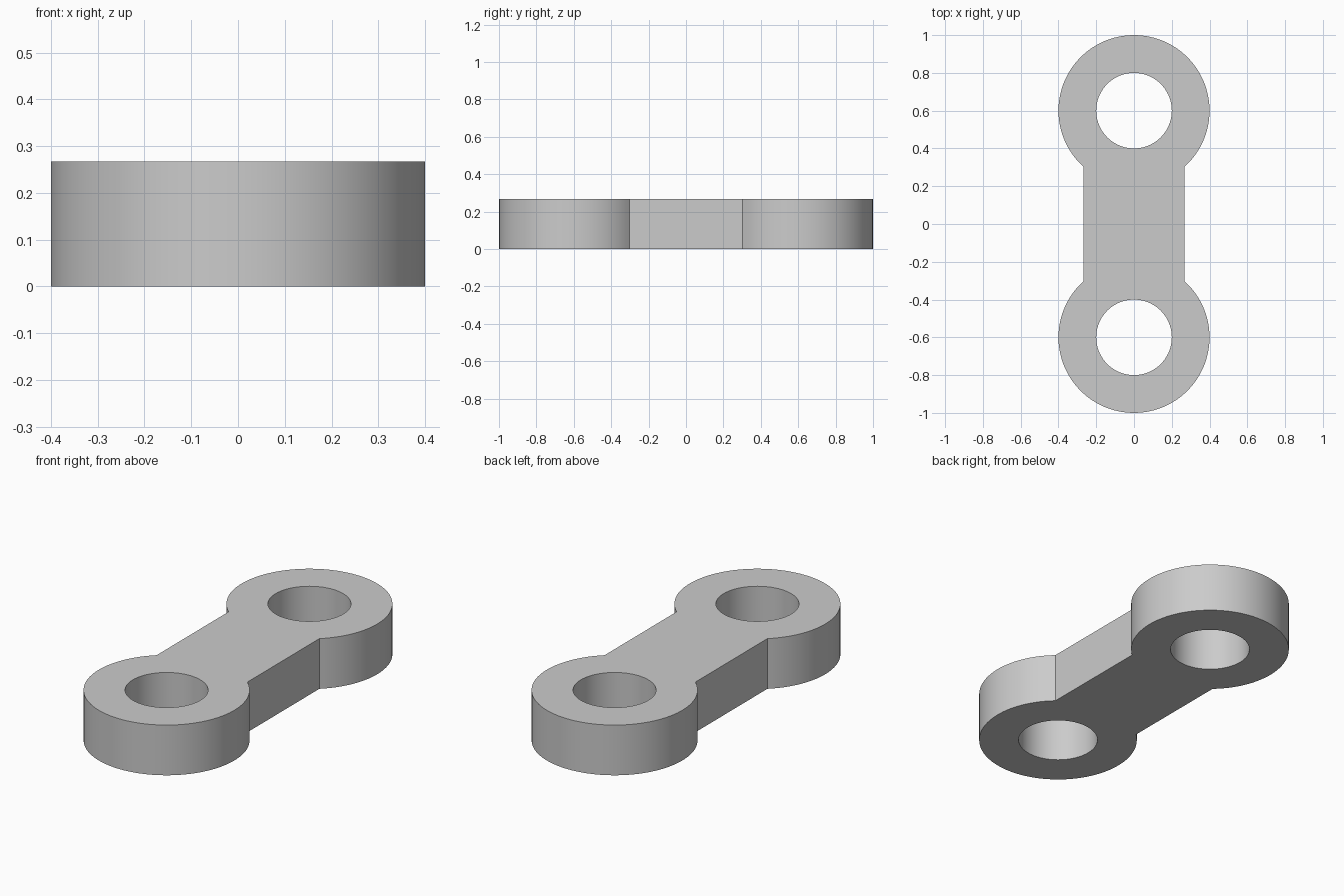
import bpy
import bmesh
from math import asin, cos, pi, sin, sqrt

HEIGHT = 0.267
BAR_HALF = 0.267      # half width of the connecting bar
EYE_Y = 0.6           # distance of each eye from the centre
EYE_R, HOLE_R = 0.4, 0.2
STEPS = 72

if "Cube" in bpy.data.objects:
    bpy.data.objects.remove(bpy.data.objects["Cube"], do_unlink=True)

grey = bpy.data.materials.new("plain_grey")
grey.use_nodes = True
grey.diffuse_color = (0.6, 0.6, 0.6, 1)
grey.node_tree.nodes["Principled BSDF"].inputs["Base Color"].default_value = grey.diffuse_color


def arc(radius, start, end, steps, centre_y):
    angles = [start + (end - start) * i / steps for i in range(steps + 1)]
    return [(radius * cos(a), centre_y + radius * sin(a), 0) for a in angles]


def add_loop(bm, points):
    verts = [bm.verts.new(p) for p in points]
    return [bm.edges.new((v, verts[i - 1])) for i, v in enumerate(verts)]


bm = bmesh.new()

# Outline: two round eyes, each arc starting and ending where the bar meets it
join = -pi / 2 + asin(BAR_HALF / EYE_R)
back = arc(EYE_R, join, pi - join, STEPS, EYE_Y)
front = [(-x, -y, z) for x, y, z in back]
edges = add_loop(bm, back + front)

# Pin holes
for side in (-1, 1):
    edges += add_loop(bm, arc(HOLE_R, 0, 2 * pi, STEPS, side * EYE_Y)[:-1])

# Fill the flat profile and extrude it to full thickness
bmesh.ops.triangle_fill(bm, edges=edges, use_beauty=True)
result = bmesh.ops.extrude_face_region(bm, geom=bm.faces[:], use_keep_orig=True)
top = [g for g in result["geom"] if isinstance(g, bmesh.types.BMVert)]
bmesh.ops.translate(bm, verts=top, vec=(0, 0, HEIGHT))
bmesh.ops.recalc_face_normals(bm, faces=bm.faces[:])

mesh = bpy.data.meshes.new("link_plate")
bm.to_mesh(mesh)
bm.free()
mesh.materials.append(grey)

link = bpy.data.objects.new("link_plate", mesh)
bpy.context.collection.objects.link(link)
bpy.ops.object.select_all(action="DESELECT")
link.select_set(True)
bpy.context.view_layer.objects.active = link
bpy.ops.object.shade_smooth_by_angle(angle=pi / 6)
